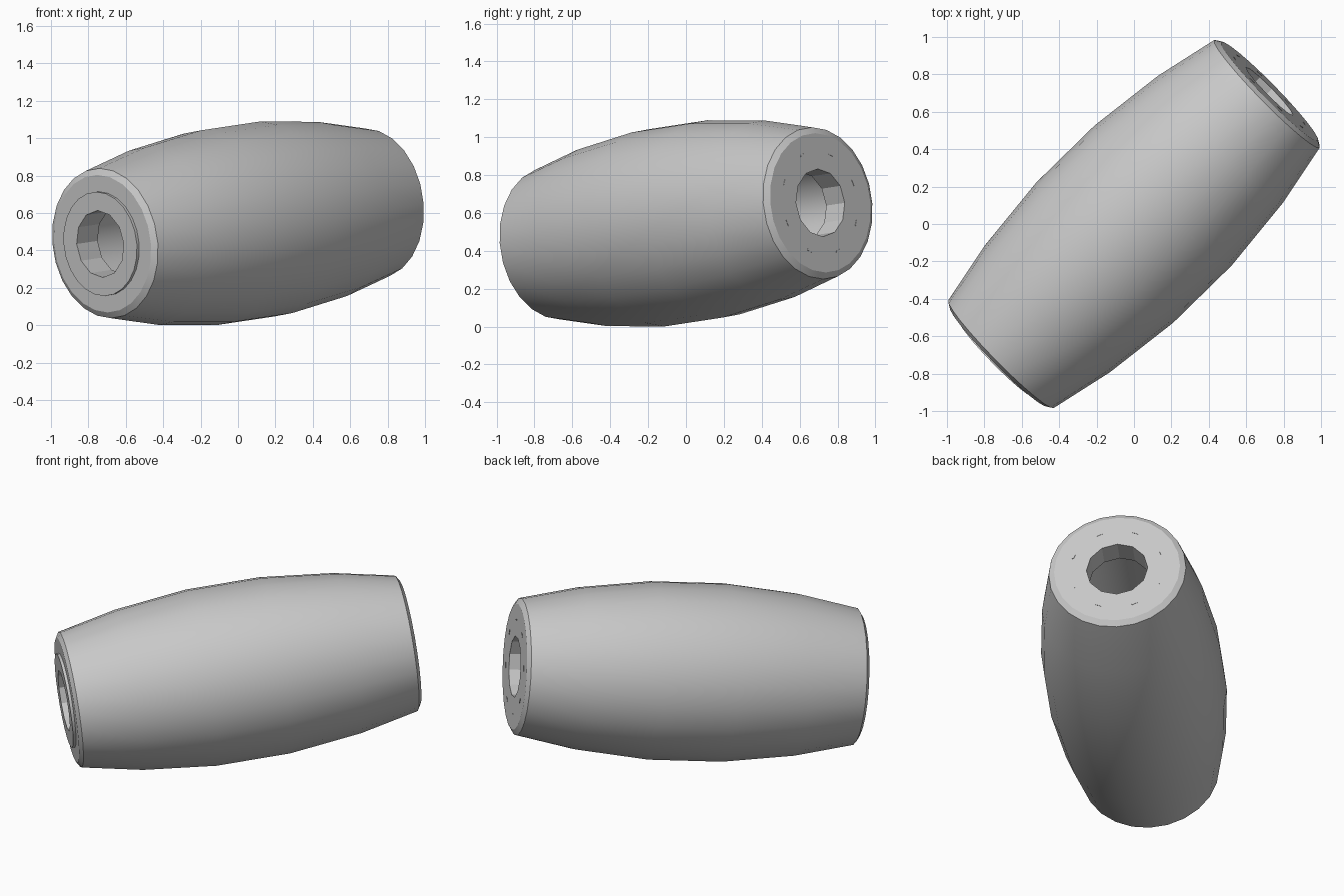
import bpy, bmesh, math
from mathutils import Vector, Matrix

cube = bpy.data.objects.get("Cube")
if cube:
    bpy.data.objects.remove(cube, do_unlink=True)

SIDES = 24
BORE = 0.18
AXIS = Vector((0.715, 0.70, 0.107)).normalized()
FRAME = Matrix.Translation((0, 0, 0.545)) @ AXIS.to_track_quat('Z', 'Y').to_matrix().to_4x4()

grey = bpy.data.materials.new("light_grey")
grey.use_nodes = True
colour = (0.58, 0.58, 0.58, 1)
grey.diffuse_color = colour
grey.node_tree.nodes["Principled BSDF"].inputs["Base Color"].default_value = colour


def finish(name, bm):
    """Turn a bmesh built along z into a part lying on the tilted axis."""
    bmesh.ops.recalc_face_normals(bm, faces=bm.faces)
    bm.transform(FRAME)
    mesh = bpy.data.meshes.new(name)
    bm.to_mesh(mesh)
    bm.free()
    mesh.materials.append(grey)
    obj = bpy.data.objects.new(name, mesh)
    bpy.context.collection.objects.link(obj)
    bpy.ops.object.select_all(action='DESELECT')
    obj.select_set(True)
    bpy.context.view_layer.objects.active = obj
    bpy.ops.object.shade_smooth_by_angle(angle=math.radians(29))


def revolve(name, profile):
    """Closed (radius, height) profile; the bore radius becomes twelve-sided."""
    bm = bmesh.new()
    rings = []
    for r, h in profile:
        ring = []
        for i in range(SIDES):
            a = math.tau * i / SIDES
            rr = r * math.cos(math.pi / 12) if r == BORE and i % 2 else r
            ring.append(bm.verts.new((rr * math.cos(a), rr * math.sin(a), h)))
        rings.append(ring)
    for a, b in zip(rings, rings[1:] + rings[:1]):
        for i in range(SIDES):
            j = (i + 1) % SIDES
            bm.faces.new((a[i], a[j], b[j], b[i]))
    finish(name, bm)


# Bulging body with chamfered rims, a bore at each end and a wider cavity inside
outer = [(0.53 - 0.127 * s * s, s) for s in (-1, -0.65, -0.22, 0.22, 0.65, 1)]
back_end = [(0.37, 1.02), (BORE, 1.02), (BORE, 0.88), (0.23, 0.88)]
front_end = [(r, -h) for r, h in reversed(back_end)]
revolve("barrel_body", outer + back_end + front_end)

# Raised collar around the front bore
revolve("front_collar", [(0.28, -1.0), (0.28, -1.037), (BORE, -1.037), (BORE, -1.0)])

# Small slivers in a circle on the back face
bm = bmesh.new()
for k in range(8):
    turn = Matrix.Rotation(math.tau * (k + 0.5) / 8, 4, 'Z')
    place = turn @ Matrix.Translation((0.275, 0, 1.02)) @ Matrix.Diagonal((0.008, 0.035, 0.004, 1))
    bmesh.ops.create_cube(bm, size=1, matrix=place)
finish("back_face_marks", bm)
